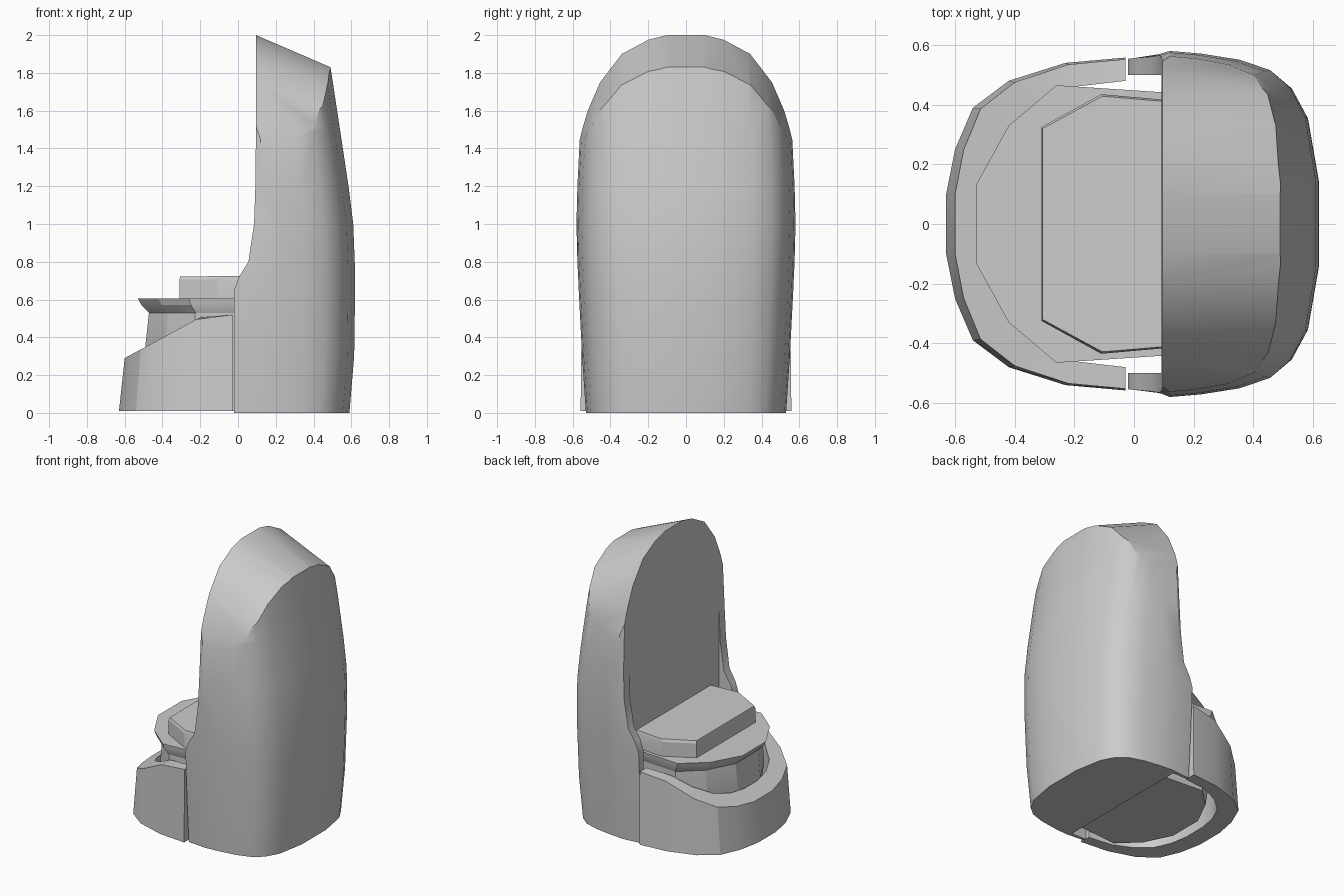
import bpy, bmesh

cube = bpy.data.objects.get("Cube")
if cube:
    bpy.data.objects.remove(cube, do_unlink=True)

grey = bpy.data.materials.new("plain grey")
grey.use_nodes = True
grey.diffuse_color = (0.6, 0.6, 0.6, 1)
grey.node_tree.nodes["Principled BSDF"].inputs["Base Color"].default_value = (0.6, 0.6, 0.6, 1)


def loft(name, rings):
    """Skin a closed solid through rings that have equal point counts."""
    bm = bmesh.new()
    rows = [[bm.verts.new(p) for p in ring] for ring in rings]
    n = len(rows[0])
    for a, b in zip(rows, rows[1:]):
        for i in range(n):
            j = (i + 1) % n
            bm.faces.new((a[i], a[j], b[j], b[i]))
    bm.faces.new(rows[0][::-1])
    bm.faces.new(rows[-1])
    bmesh.ops.recalc_face_normals(bm, faces=bm.faces)
    mesh = bpy.data.meshes.new(name)
    bm.to_mesh(mesh)
    bm.free()
    mesh.materials.append(grey)
    obj = bpy.data.objects.new(name, mesh)
    bpy.context.collection.objects.link(obj)
    return obj


def mirrored(half):
    """Complete a half outline across the y axis."""
    return half + [(x, -y) for x, y in reversed(half)]


def at_height(outline, z):
    return [(x, y, z) for x, y in outline]


def boolean(obj, cutter, operation):
    cutter.hide_render = True
    mod = obj.modifiers.new("cut", "BOOLEAN")
    mod.operation, mod.object, mod.solver = operation, cutter, "EXACT"
    bpy.context.view_layer.objects.active = obj
    bpy.ops.object.modifier_apply(modifier=mod.name)
    bpy.data.objects.remove(cutter, do_unlink=True)


def smooth(obj, angle):
    bpy.ops.object.select_all(action="DESELECT")
    obj.select_set(True)
    bpy.context.view_layer.objects.active = obj
    bpy.ops.object.shade_smooth_by_angle(angle=angle)


# Tall rounded shell: each level is height, front x, half width, back x
FACE = 0.095
levels = [(0, -0.02, 0.53, 0.59), (0.3, -0.02, 0.55, 0.615), (0.65, -0.02, 0.568, 0.62),
          (0.72, 0.005, 0.571, 0.62), (0.8, 0.055, 0.575, 0.618), (1, 0.085, 0.58, 0.61),
          (1.2, 0.092, 0.575, 0.585), (1.5, FACE, 0.56, 0.54), (1.83, FACE, 0.53, 0.49),
          (2.1, FACE, 0.52, 0.45)]
curve = [(0.25, 0.985), (0.5, 0.95), (0.7, 0.89), (0.83, 0.79), (0.93, 0.62), (1, 0.25)]


def shell_level(z, front, w, back):
    half = [(front, w * 0.975), (0.12, w)]
    half += [(FACE + t * (back - FACE), w * s) for t, s in curve]
    return at_height(mirrored(half), z)


shell = loft("tall_shell", [shell_level(*lv) for lv in levels])

# Sloping arched crown trims the shell top
arch = [(0.62, -0.6), (0.62, 1.2), (0.565, 1.45), (0.52, 1.6), (0.455, 1.75),
        (0.34, 1.9), (0.2, 1.975), (0.1, 2)]
arch = arch + [(-y, z) for y, z in reversed(arch)]
crown = loft("crown_cutter", [[(x, y, z - 0.43 * (x - FACE)) for y, z in arch]
                              for x in (-0.1, 0.8)])
boolean(shell, crown, "INTERSECT")

# Recess between the two side lips
pocket = [(-0.2, 0.5), (FACE, 0.5), (FACE, -0.5), (-0.2, -0.5)]
boolean(shell, loft("pocket_cutter", [at_height(pocket, z) for z in (-0.1, 1.3)]), "DIFFERENCE")
smooth(shell, 0.5)

# Curved front skirt with a sloping top edge
outer = mirrored([(-0.028, 0.558), (-0.23, 0.54), (-0.42, 0.48), (-0.54, 0.39),
                  (-0.6, 0.25), (-0.63, 0.1)])
inner = mirrored([(-0.028, 0.48), (-0.2, 0.46), (-0.33, 0.4), (-0.43, 0.31),
                  (-0.48, 0.2), (-0.5, 0.08)])


def skirt_top(x):
    return min(0.52, 0.29 + (x + 0.6) * 0.54)


sections = []
for (ox, oy), (ix, iy) in zip(outer, inner):
    tx, ty = -0.028 + (ox + 0.028) * 0.95, oy * 0.99
    sections.append([(ox, oy, 0.01), (tx, ty, skirt_top(tx)),
                     (ix, iy, skirt_top(ix)), (ix, iy, 0.01)])
smooth(loft("front_skirt", sections), 0.5)

# Seat base flaring out to a lip
rim = mirrored([(0.12, 0.44), (-0.26, 0.465), (-0.42, 0.33), (-0.53, 0.13)])
base_levels = [(0.01, 0.84, 0.94), (0.35, 0.94, 0.95), (0.53, 0.91, 0.95),
               (0.57, 0.97, 0.99), (0.605, 1, 1)]
base = loft("seat_base", [[(0.12 + (x - 0.12) * sx, y * sy, z) for x, y in rim]
                          for z, sx, sy in base_levels])
smooth(base, 0.3)

# Raised cushion with a bevelled upper edge
pad = mirrored([(0.12, 0.415), (-0.11, 0.435), (-0.31, 0.325)])
cushion = loft("seat_cushion", [at_height(pad, 0.59), at_height(pad, 0.705),
                                [(x + 0.004, y * 0.985, 0.722 + 0.01 * (x + 0.3)) for x, y in pad]])
smooth(cushion, 0.3)
